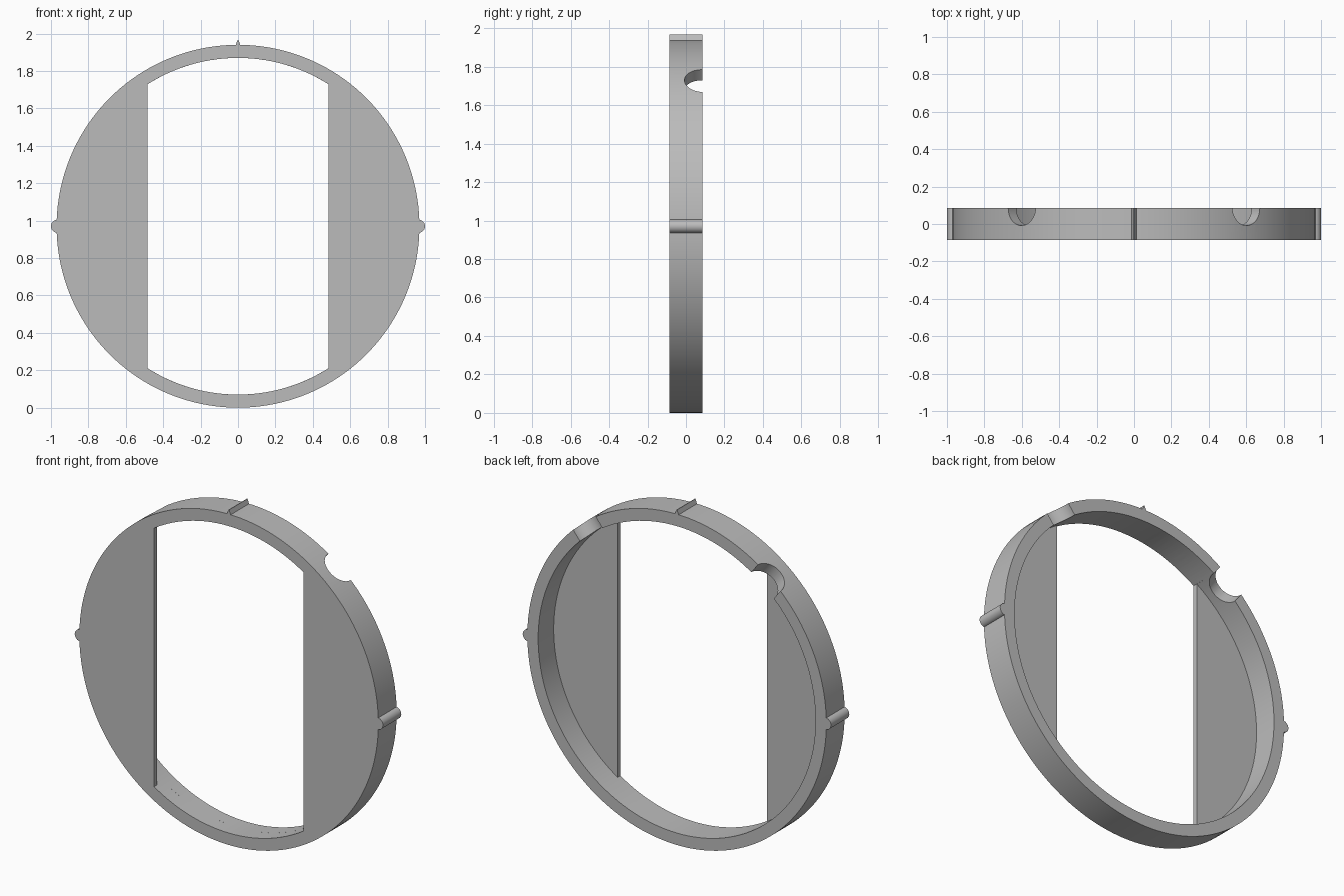
import bpy, bmesh, math
from mathutils import Matrix, Vector

cube = bpy.data.objects.get("Cube")
if cube:
    bpy.data.objects.remove(cube, do_unlink=True)

R, INNER, HALF_DEPTH = 0.97, 0.90, 0.085
CENTRE_Z = R
PLATE_BACK = -0.059
OPENING = 0.485

grey = bpy.data.materials.new("plain grey")
grey.use_nodes = True
colour = (0.5, 0.5, 0.5, 1)
grey.diffuse_color = colour
grey.node_tree.nodes["Principled BSDF"].inputs["Base Color"].default_value = colour


def arc(radius, start, end, steps, cx=0, cz=CENTRE_Z):
    """Points on an arc in the x-z plane, angles in radians."""
    return [(cx + radius * math.cos(start + (end - start) * i / steps),
             cz + radius * math.sin(start + (end - start) * i / steps))
            for i in range(steps + 1)]


def circle(radius, steps, cx=0, cz=CENTRE_Z):
    return arc(radius, 0, math.tau, steps, cx, cz)[:-1]


def prism(name, points, y0, y1):
    """Extrude an x-z outline along y."""
    bm = bmesh.new()
    face = bm.faces.new([bm.verts.new((x, y0, z)) for x, z in points])
    new = bmesh.ops.extrude_face_region(bm, geom=[face])["geom"]
    verts = [v for v in new if isinstance(v, bmesh.types.BMVert)]
    bmesh.ops.translate(bm, verts=verts, vec=(0, y1 - y0, 0))
    bmesh.ops.recalc_face_normals(bm, faces=bm.faces)
    return finish(name, bm)


def finish(name, bm):
    mesh = bpy.data.meshes.new(name)
    bm.to_mesh(mesh)
    bm.free()
    mesh.materials.append(grey)
    obj = bpy.data.objects.new(name, mesh)
    bpy.context.collection.objects.link(obj)
    return obj


def combine(target, tool, operation):
    """Apply a boolean and discard the tool object."""
    tool.hide_render = True
    mod = target.modifiers.new(tool.name, "BOOLEAN")
    mod.operation, mod.solver, mod.object = operation, "EXACT", tool
    bpy.context.view_layer.objects.active = target
    bpy.ops.object.modifier_apply(modifier=mod.name)
    bpy.data.objects.remove(tool, do_unlink=True)


# Round body with side lugs and a pointed top marker
body = prism("ring_with_side_plates", circle(R, 160), -HALF_DEPTH, HALF_DEPTH)
for side in (-1, 1):
    lug = prism("side_lug", circle(0.035, 24, side * 0.965), -HALF_DEPTH, HALF_DEPTH)
    combine(body, lug, "UNION")
top = CENTRE_Z + R
marker = prism("top_marker", [(-0.016, top - 0.01), (0.016, top - 0.01), (0.002, top + 0.026),
                              (-0.002, top + 0.026)], -HALF_DEPTH, HALF_DEPTH)
combine(body, marker, "UNION")

# Recess behind the plates
combine(body, prism("recess_cutter", circle(INNER, 160), PLATE_BACK, 0.2), "DIFFERENCE")

# Central opening: straight sides, curved ends
a = math.acos(OPENING / INNER)
outline = arc(INNER, a, math.pi - a, 52) + arc(INNER, math.pi + a, math.tau - a, 52)
combine(body, prism("opening_cutter", outline, -0.2, 0.0), "DIFFERENCE")

# Half-round notches in the back rim
for side in (-1, 1):
    direction = Vector((side * math.sin(math.radians(38.4)), 0, math.cos(math.radians(38.4))))
    bm = bmesh.new()
    bmesh.ops.create_cone(bm, cap_ends=True, segments=48, radius1=0.093, radius2=0.093, depth=0.3)
    place = Matrix.Translation(Vector((0, HALF_DEPTH, CENTRE_Z)) + direction * 0.935)
    bm.transform(place @ direction.to_track_quat("Z", "Y").to_matrix().to_4x4())
    combine(body, finish("notch_cutter", bm), "DIFFERENCE")

# Smooth curved walls, keep the edges crisp
bpy.ops.object.select_all(action="DESELECT")
body.select_set(True)
bpy.context.view_layer.objects.active = body
bpy.ops.object.shade_smooth_by_angle(angle=math.radians(30))
